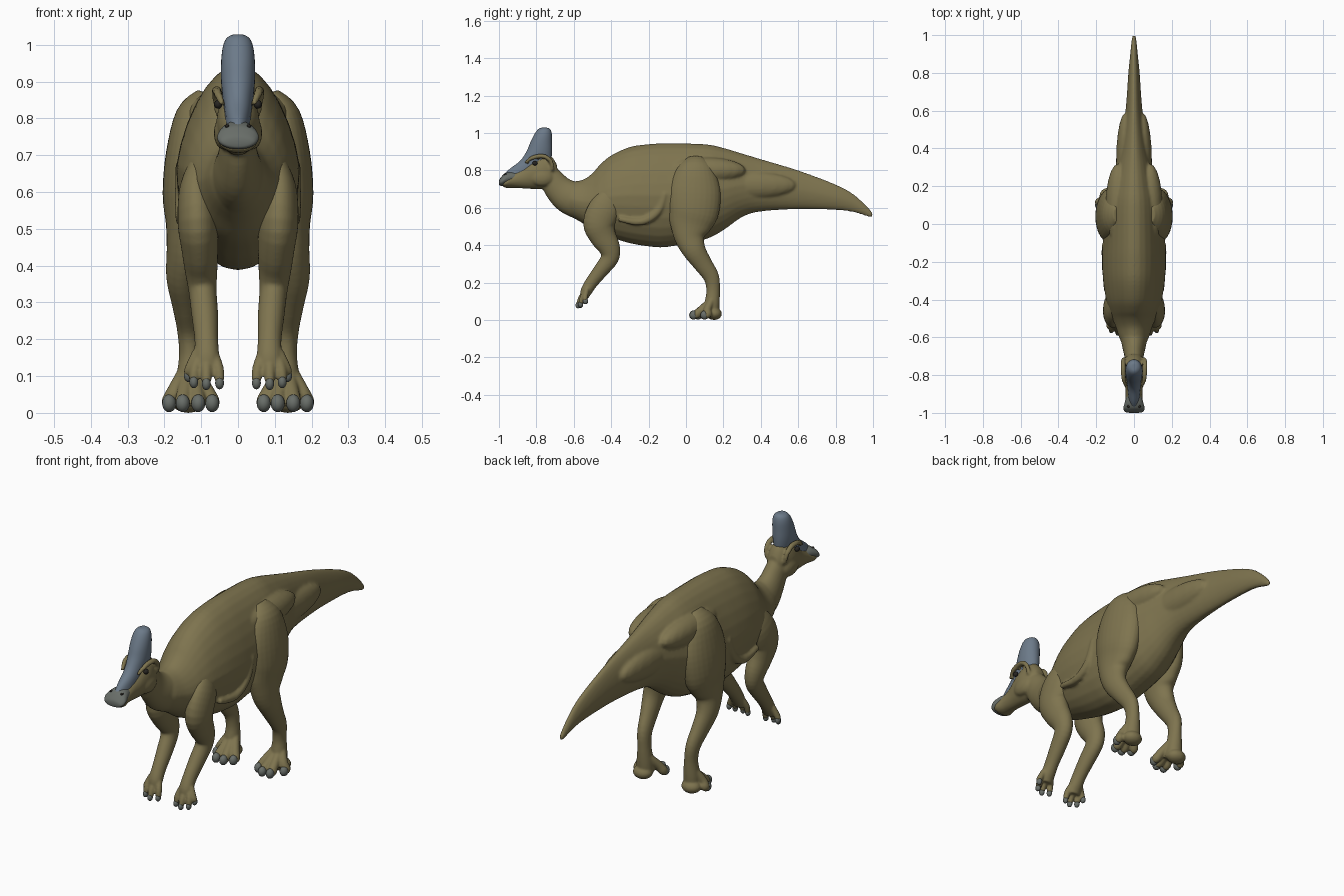
import bpy, bmesh, math
from mathutils import Vector, Matrix

cube = bpy.data.objects.get("Cube")
if cube:
    bpy.data.objects.remove(cube, do_unlink=True)


def material(name, rgb):
    m = bpy.data.materials.new(name)
    m.use_nodes = True
    m.diffuse_color = (*rgb, 1)
    bsdf = m.node_tree.nodes["Principled BSDF"]
    bsdf.inputs["Base Color"].default_value = (*rgb, 1)
    bsdf.inputs["Roughness"].default_value = 0.8
    return m


SKIN = material("olive skin", (0.21, 0.175, 0.078))
CREST = material("blue grey crest", (0.15, 0.195, 0.25))
HORN = material("horn grey", (0.14, 0.155, 0.14))
DARK = material("dark eye", (0.02, 0.018, 0.015))
SIDES = 28


def spline(rows, steps=4):
    """Catmull-Rom interpolation through rows of numbers."""
    out, last = [], len(rows) - 1
    for i in range(last):
        a, b, c, d = (rows[max(0, min(last, k))] for k in (i - 1, i, i + 1, i + 2))
        for s in range(steps):
            t = s / steps
            out.append([0.5 * (2 * q + (r - p) * t + (2 * p - 5 * q + 4 * r - w) * t * t
                               + (3 * q - p - 3 * r + w) * t ** 3)
                        for p, q, r, w in zip(a, b, c, d)])
    return out + [list(rows[-1])]


def loft(bm, rings, taper=0.0):
    """Skin a closed tube over (centre, u, v) ellipses; taper narrows the v side."""
    loops = []
    for centre, u, v in rings:
        loop = []
        for i in range(SIDES):
            a = 2 * math.pi * i / SIDES
            s = math.sin(a)
            loop.append(bm.verts.new(centre + u * math.cos(a) * (1 - taper * max(0, s)) + v * s))
        loops.append(loop)
    for p, q in zip(loops, loops[1:]):
        for i in range(SIDES):
            j = (i + 1) % SIDES
            bm.faces.new((p[i], p[j], q[j], q[i]))
    bm.faces.new(loops[0][::-1])
    bm.faces.new(loops[-1])


def trunk(bm, rows, taper=0.0):
    """Rows of y, top, bottom, half width."""
    loft(bm, [(Vector((0, y, (t + b) / 2)), Vector((max(w, 0.002), 0, 0)),
               Vector((0, 0, max((t - b) / 2, 0.002)))) for y, t, b, w in spline(rows)], taper)


def limb(bm, rows, side=1):
    """Rows of x, y, z, half width, half depth, following a path."""
    rows = spline(rows)
    pts = [Vector(r[:3]) for r in rows]
    rings = []
    for i, r in enumerate(rows):
        t = (pts[min(i + 1, len(pts) - 1)] - pts[max(i - 1, 0)]).normalized()
        u = Vector((1, 0, 0))
        u = (u - t * u.dot(t)).normalized()
        v = t.cross(u)
        flip = Vector((side, 1, 1))
        rings.append((pts[i] * flip, u * r[3] * flip, v * r[4] * flip))
    loft(bm, rings)


def blob(bm, centre, radii, side=1):
    m = Matrix.Translation((centre[0] * side, centre[1], centre[2])) @ Matrix.Diagonal((*radii, 1))
    bmesh.ops.create_uvsphere(bm, u_segments=20, v_segments=12, radius=1, matrix=m)


def finish(bm, name, mat, voxel=None, smooth=5):
    bmesh.ops.recalc_face_normals(bm, faces=bm.faces[:])
    for f in bm.faces:
        f.smooth = True
    me = bpy.data.meshes.new(name)
    bm.to_mesh(me)
    bm.free()
    me.materials.append(mat)
    ob = bpy.data.objects.new(name, me)
    bpy.context.collection.objects.link(ob)
    if voxel:
        r = ob.modifiers.new("Fuse", 'REMESH')
        r.mode, r.voxel_size, r.use_smooth_shade = 'VOXEL', voxel, True
        s = ob.modifiers.new("Soften", 'SMOOTH')
        s.factor, s.iterations = 0.5, smooth
    return ob


# Torso, tail, neck and head, fused into one skin
bm = bmesh.new()
trunk(bm, [(1.0, .565, .55, .006), (.98, .595, .55, .012), (.9, .67, .575, .02),
           (.8, .725, .588, .03), (.6, .80, .592, .045), (.4, .86, .58, .075),
           (.3, .89, .55, .10), (.2, .92, .48, .13), (.1, .94, .43, .155),
           (-.1, .945, .39, .165), (-.2, .94, .393, .168), (-.3, .925, .41, .163),
           (-.4, .88, .44, .148), (-.46, .83, .46, .13), (-.5, .785, .48, .115),
           (-.55, .75, .515, .095), (-.62, .735, .56, .07), (-.65, .70, .61, .03)], taper=0.2)
limb(bm, [(0, -.52, .62, .08, .10), (0, -.62, .655, .068, .092), (0, -.68, .70, .054, .077),
          (0, -.73, .765, .047, .062), (0, -.77, .80, .045, .05)])
trunk(bm, [(-.69, .83, .75, .03), (-.72, .875, .715, .048), (-.77, .88, .70, .058),
           (-.82, .86, .70, .055), (-.87, .82, .703, .046), (-.92, .79, .706, .045),
           (-.96, .765, .706, .052), (-.98, .74, .712, .045)])
for side in (1, -1):
    # hip muscle, tail muscle, brow ridge and cheek
    blob(bm, (.085, .10, .80), (.065, .22, .07), side)
    blob(bm, (.045, .33, .72), (.05, .26, .075), side)
    limb(bm, [(.042, -.86, .838, .008, .008), (.055, -.82, .868, .012, .012),
              (.058, -.76, .875, .013, .013), (.058, -.72, .845, .011, .011),
              (.05, -.715, .80, .009, .009)], side)
    blob(bm, (.04, -.77, .76), (.026, .06, .045), side)
    # rib fold along the flank
    limb(bm, [(.145, -.36, .54, .014, .014), (.152, -.24, .525, .017, .02),
              (.155, -.15, .58, .017, .02), (.158, -.11, .68, .012, .012)], side)
finish(bm, "body", SKIN, voxel=0.007)

# Crest rising from the snout: z, front y, back y, half width
bm = bmesh.new()
loft(bm, [(Vector((0, (f + b) / 2, z)), Vector((w, 0, 0)), Vector((0, (b - f) / 2, 0)))
          for z, f, b, w in spline([(.76, -.985, -.76, .034), (.80, -.952, -.74, .035),
                                    (.85, -.888, -.722, .041), (.90, -.853, -.716, .046),
                                    (.95, -.832, -.716, .046), (.99, -.812, -.717, .042),
                                    (1.015, -.795, -.723, .033), (1.026, -.78, -.735, .018),
                                    (1.028, -.765, -.75, .004)])])
finish(bm, "crest", CREST)

# Flared beak
bm = bmesh.new()
trunk(bm, [(-.90, .79, .74, .035), (-.94, .793, .728, .047), (-.97, .782, .72, .056),
           (-.985, .768, .716, .054), (-.997, .752, .72, .042), (-1.0, .74, .73, .015)])
finish(bm, "beak", HORN)

UPPER_HIND = [(.09, .05, .87, .02, .04), (.11, .05, .81, .058, .10), (.122, .045, .70, .074, .14),
              (.132, .04, .59, .073, .138), (.136, .025, .51, .06, .115),
              (.142, .02, .44, .052, .082), (.15, .045, .37, .045, .062),
              (.143, .09, .30, .037, .05), (.135, .135, .23, .031, .042),
              (.13, .145, .16, .03, .036), (.13, .14, .09, .038, .04), (.13, .135, .03, .04, .04)]
UPPER_FORE = [(.095, -.39, .70, .025, .04), (.113, -.43, .61, .045, .08),
              (.11, -.465, .52, .054, .085), (.104, -.445, .45, .05, .072),
              (.10, -.41, .385, .044, .058), (.096, -.408, .33, .038, .048),
              (.09, -.455, .265, .036, .04), (.086, -.505, .20, .032, .034),
              (.085, -.535, .15, .034, .03), (.085, -.545, .115, .03, .02)]
HIND_TOES = [(.07, .065), (.108, .04), (.15, .042), (.187, .10)]
FINGERS = [(.05, -.562, .085), (.086, -.575, .083), (.12, -.562, .088), (.135, -.535, .105)]

for side, label in ((1, "left"), (-1, "right")):
    # Hind leg with heel pad and toes
    bm, claws = bmesh.new(), bmesh.new()
    limb(bm, UPPER_HIND, side)
    blob(bm, (.135, .15, .033), (.048, .042, .033), side)
    for x, y in HIND_TOES:
        limb(bm, [(.13 + (x - .13) * .3, .14, .11, .018, .018),
                  (.13 + (x - .13) * .75, (y + .13) / 2, .058, .021, .021),
                  (x, y + .015, .03, .021, .023), (x, y, .027, .014, .016)], side)
        blob(claws, (x, y - .001, .026), (.019, .022, .024), side)
    finish(bm, label + "_hind_leg", SKIN, voxel=0.005)
    finish(claws, label + "_hind_claws", HORN)

    # Foreleg with fingers
    bm, claws = bmesh.new(), bmesh.new()
    limb(bm, UPPER_FORE, side)
    for x, y, z in FINGERS:
        limb(bm, [(.085 + (x - .085) * .5, -.53, .165, .014, .014),
                  (.085 + (x - .085) * .9, (y - .545) / 2, .12, .015, .015),
                  (x, y, z, .013, .013)], side)
        blob(claws, (x, y - .002, z - .004), (.012, .014, .017), side)
    finish(bm, label + "_foreleg", SKIN, voxel=0.005, smooth=4)
    finish(claws, label + "_finger_claws", HORN)

    # Eye and nostril
    bm = bmesh.new()
    blob(bm, (.054, -.808, .838), (.011, .014, .012), side)
    finish(bm, label + "_eye", DARK)
    bm = bmesh.new()
    blob(bm, (.03, -.966, .779), (.006, .009, .005), side)
    finish(bm, label + "_nostril", DARK)
